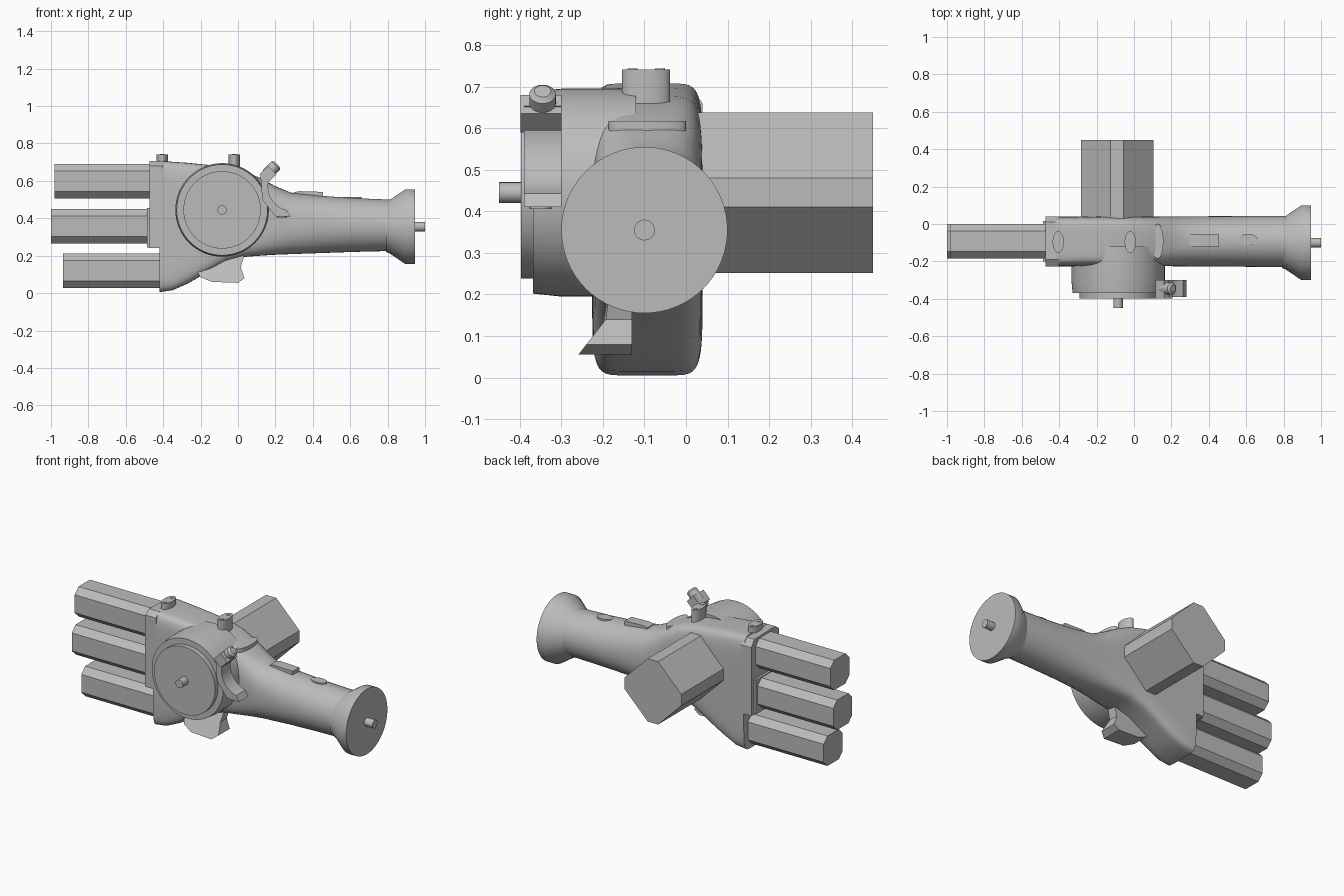
import bpy, bmesh, math
from mathutils import Vector

cube = bpy.data.objects.get("Cube")
if cube:
    bpy.data.objects.remove(cube, do_unlink=True)

grey = bpy.data.materials.new("plain grey")
grey.use_nodes = True
grey.diffuse_color = (0.5, 0.5, 0.5, 1)
grey.node_tree.nodes["Principled BSDF"].inputs["Base Color"].default_value = (0.5, 0.5, 0.5, 1)

MID = -0.093          # centre line of the arm in y
WHEEL = (-0.085, 0.445)


def loft(name, rings, smooth=True):
    """Skin a list of equal-length rings and cap both ends."""
    bm = bmesh.new()
    loops = [[bm.verts.new(p) for p in ring] for ring in rings]
    n = len(loops[0])
    for a, b in zip(loops, loops[1:]):
        for i in range(n):
            j = (i + 1) % n
            bm.faces.new((a[i], a[j], b[j], b[i]))
    bm.faces.new(loops[0][::-1])
    bm.faces.new(loops[-1])
    bmesh.ops.recalc_face_normals(bm, faces=bm.faces)
    mesh = bpy.data.meshes.new(name)
    bm.to_mesh(mesh)
    bm.free()
    obj = bpy.data.objects.new(name, mesh)
    bpy.context.collection.objects.link(obj)
    mesh.materials.append(grey)
    if smooth:
        bpy.ops.object.select_all(action='DESELECT')
        obj.select_set(True)
        bpy.context.view_layer.objects.active = obj
        bpy.ops.object.shade_smooth_by_angle(angle=math.radians(35))
    return obj


def place(axis, t, u, v):
    return {'x': (t, u, v), 'y': (u, t, v), 'z': (u, v, t)}[axis]


def prism(name, axis, pts, a, b, smooth=False):
    return loft(name, [[place(axis, t, u, v) for u, v in pts] for t in (a, b)], smooth)


def ellipse(cu, cv, ru, rv, n=32):
    return [(cu + ru * math.cos(math.tau * i / n), cv + rv * math.sin(math.tau * i / n))
            for i in range(n)]


def turned(name, axis, cu, cv, profile, n=64):
    """Round part from (position, radius) pairs along an axis."""
    return loft(name, [[place(axis, t, u, v) for u, v in ellipse(cu, cv, r, r, n)]
                       for t, r in profile])


def octagon(cu, cv, big, small):
    half = [(big, -small), (big, small), (small, big), (-small, big)]
    return [(cu + s * u, cv + s * v) for s in (1, -1) for u, v in half]


def rect(u0, u1, v0, v1):
    return [(u0, v0), (u1, v0), (u1, v1), (u0, v1)]


def oval_ring(x, low, high, half, power, n=48):
    ring = []
    for i in range(n):
        c, s = math.cos(math.tau * (i + .5) / n), math.sin(math.tau * (i + .5) / n)
        y = MID + half * math.copysign(abs(c) ** (2 / power), c)
        z = (low + high) / 2 + (high - low) / 2 * math.copysign(abs(s) ** (2 / power), s)
        ring.append((x, y, z))
    return ring


# Palm flowing into the round forearm: x, bottom, top, half width, squareness
loft("palm_and_forearm", [oval_ring(*s) for s in (
    (-.42, .005, .708, .133, 8), (-.35, .015, .702, .133, 8), (-.27, .05, .697, .133, 7),
    (-.2, .09, .69, .133, 7), (-.07, .165, .677, .133, 6), (.03, .193, .655, .133, 5),
    (.12, .2, .615, .133, 4), (.2, .205, .572, .133, 3), (.28, .208, .538, .134, 2.4),
    (.45, .214, .52, .135, 2.1), (.62, .22, .508, .136, 2), (.82, .225, .5, .137, 2))])

# Knuckle plates
knuckle = [(-.226, .24), (.04, .24), (.04, .66), (.01, .7), (-.19, .705), (-.226, .68)]
prism("knuckle_block", 'x', knuckle, -.472, -.4)
prism("knuckle_step", 'x', rect(-.2, .015, .245, .455), -.486, -.46)

# Fingers and thumb
for name, x0, x1, z in (("upper_finger", -.98, -.45, .597), ("middle_finger", -1, -.47, .358),
                        ("lower_finger", -.935, -.4, .12)):
    prism(name, 'x', octagon(MID, z, .092, .055), x0, x1)
prism("thumb", 'y', octagon(-.09, .445, .193, .035), -.02, .45)

# Wrist flare with end axle
turned("wrist_flare", 'x', -.1, .355, [(.79, .135), (.81, .142), (.895, .2), (.945, .2)])
turned("wrist_axle", 'x', -.1, .355, [(.93, .025), (1, .025)], 24)

# Front wheel
turned("wheel_housing", 'y', *WHEEL, [(-.12, .25), (-.3, .25), (-.368, .243)])
turned("wheel_disc", 'y', *WHEEL, [(-.36, .207), (-.397, .207)])
turned("wheel_axle", 'y', *WHEEL, [(-.39, .025), (-.45, .025)], 24)

# Curved bracket on the rim of the wheel
arc = [(.29 + .13 * math.cos(a), .57 + .13 * math.sin(a))
       for a in (math.radians(140 + 13 * i) for i in range(10))]
bracket = [(.12, .63)] + arc + [(.28, .41), (.2, .41), (.13, .5)]
prism("rim_bracket", 'y', bracket, -.39, -.3, True)
block = [(.115, .635), (.16, .59), (.205, .635), (.16, .68)]
prism("bracket_block", 'y', block, -.398, -.3)
knob = turned("bracket_knob", 'z', 0, 0, [(-.02, .032), (.045, .032), (.055, .02)], 24)
knob.location = (.17, -.345, .65)
knob.rotation_euler.y = math.radians(45)
turned("bracket_foot", 'z', .235, -.35, [(.405, .026), (.43, .026)], 24)

# Studs along the top
for name, x, base in (("front_stud", -.405, .68), ("rear_stud", -.02, .64)):
    prism(name, 'z', ellipse(x, -.096, .03, .058), base, .741, True)
    for side in (-1, 1):
        prism(name + "_pin", 'z', ellipse(x, -.096 + side * .033, .012, .012, 16), .735, .744, True)
prism("wrist_bar", 'z', ellipse(.127, -.093, .03, .093), .56, .617, True)
prism("long_button", 'y', [(.29, .5), (.455, .5), (.455, .541), (.33, .545), (.3, .54)], -.12, -.055)
prism("round_button", 'z', ellipse(.61, -.083, .05, .03), .48, .514, True)

# Curved hook under the palm, leaning forward at its lower edge
hook = [(-.23, .13), (-.2, .085), (-.14, .06), (0, .055), (.035, .08), (.015, .14),
        (.035, .205), (-.1, .205)]
rings = []
for back in (False, True):
    rings.append([(x, (-.13 if back else -.185) - (.0 if back else max(0, .15 - z) * .78), z)
                  for x, z in hook])
loft("palm_hook", rings, False)
